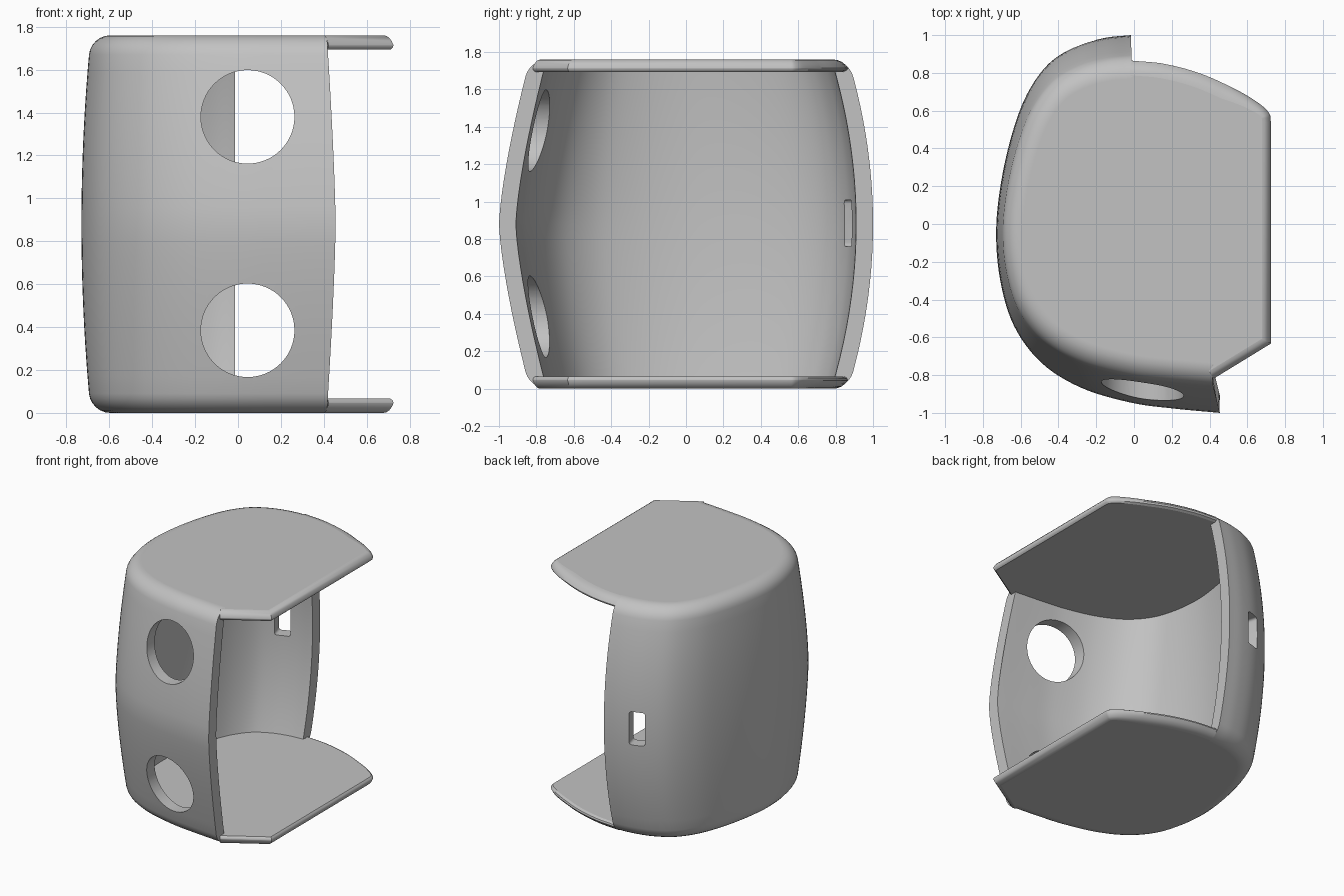
import bpy, bmesh, math
from mathutils import Vector

if "Cube" in bpy.data.objects:
    bpy.data.objects.remove(bpy.data.objects["Cube"], do_unlink=True)

H = 1.76          # total height
MID = H / 2
THICK = 0.09      # wall thickness and fillet radius
PLATE = 0.066     # end plate thickness

grey = bpy.data.materials.new("plain grey")
grey.use_nodes = True
grey.diffuse_color = (0.54, 0.54, 0.54, 1)
grey.node_tree.nodes["Principled BSDF"].inputs["Base Color"].default_value = (0.54, 0.54, 0.54, 1)


def smooth_path(points, steps):
    """Catmull-Rom curve through the points."""
    p = [Vector(q) for q in points]
    p = [2 * p[0] - p[1]] + p + [2 * p[-1] - p[-2]]
    out = []
    for a, b, c, d in zip(p, p[1:], p[2:], p[3:]):
        for i in range(steps):
            t = i / steps
            out.append(b + (c - a) * t / 2 + (2 * a - 5 * b + 4 * c - d) * t * t / 2
                       + (3 * b - a - 3 * c + d) * t ** 3 / 2)
    return out + [p[-2]]


def normals(path):
    """Inward (left-hand) normals with mitred corners."""
    seg = [(b - a).normalized() for a, b in zip(path, path[1:])]
    seg = [Vector((-s.y, s.x)) for s in seg]
    out = []
    for a, b in zip([seg[0]] + seg, seg + [seg[-1]]):
        n = (a + b).normalized()
        out.append(n / max(n.dot(a), 0.5))
    return out


def offset(path, dist):
    return [p + n * dist for p, n in zip(path, normals(path))]


def fillet_inset(e):
    """Quarter-round inset at distance e from the nearer end."""
    return THICK - math.sqrt(max(0, THICK ** 2 - max(0, THICK - e) ** 2))


def bulge(path, z):
    """Barrel shape: narrower towards both ends, creased at the front."""
    t = abs(z - MID) / MID
    out = []
    for p in path:
        k = min(1, max(0, -p.y / 0.9))
        k = k * k * (3 - 2 * k)
        power = 2 - 0.6 * k
        x_taper = 0.09 if p.x > 0 else 0.06
        out.append(Vector((p.x * (1 - x_taper * t ** power),
                           p.y * (1 - (0.132 + 0.033 * k) * t ** power))))
    return out


def loft(name, rings):
    """Join equal closed rings and cap both ends."""
    bm = bmesh.new()
    rows = [[bm.verts.new(v) for v in r] for r in rings]
    n = len(rows[0])
    for a, b in zip(rows, rows[1:]):
        for i in range(n):
            j = (i + 1) % n
            bm.faces.new((a[i], a[j], b[j], b[i]))
    bm.faces.new(rows[0])
    bm.faces.new(rows[-1])
    bmesh.ops.recalc_face_normals(bm, faces=bm.faces)
    mesh = bpy.data.meshes.new(name)
    bm.to_mesh(mesh)
    bm.free()
    mesh.materials.append(grey)
    ob = bpy.data.objects.new(name, mesh)
    bpy.context.collection.objects.link(ob)
    return ob


def activate(ob):
    bpy.ops.object.select_all(action="DESELECT")
    ob.select_set(True)
    bpy.context.view_layer.objects.active = ob


# Curved wall, open towards +x: each column runs up the outside and down the inside
wall_path = smooth_path([(-.015, 1), (-.15, .986), (-.3, .943), (-.45, .85), (-.565, .69),
                         (-.645, .48), (-.704, .22), (-.73, -.04), (-.708, -.3), (-.635, -.54),
                         (-.49, -.735), (-.28, -.867), (-.02, -.945), (.2, -.976), (.455, -1)], 6)
fillet = [THICK * (1 - math.cos(i * math.pi / 12)) for i in range(7)]
body = [THICK + (MID - THICK) * i / 10 for i in range(1, 11)]
half = fillet + body
levels = half + [H - z for z in reversed(half[:-1])]
outer, inner = [], []
for z in levels:
    ring = bulge(wall_path, z)
    inset = fillet_inset(min(z, H - z))
    depth = max(THICK, inset + 0.01)
    o, n = offset(ring, inset), offset(ring, depth)
    # keep both free ends square
    for i, sign in ((0, -1), (-1, 1)):
        o[i] = ring[i] + Vector((0, sign * inset))
        n[i] = ring[i] + Vector((0, sign * depth))
    outer.append([(*p, z) for p in o])
    inner.append([(*p, z) for p in n])
wall = loft("wall", [[r[i] for r in outer] + [r[i] for r in reversed(inner)]
                     for i in range(len(wall_path))])

# Cutters: two round front holes and a slot at the back
cutters = []
for z in (0.385, 1.38):
    bpy.ops.mesh.primitive_cylinder_add(vertices=64, radius=0.218, depth=0.8,
                                        location=(0.045, -0.9, z), rotation=(math.pi / 2, 0, 0))
    cutters.append(bpy.context.object)
bpy.ops.mesh.primitive_cube_add(size=1, location=(-0.245, 0.9, 0.885))
slot = bpy.context.object
slot.scale = (0.115, 0.5, 0.25)
bpy.ops.object.transform_apply(location=False, rotation=False, scale=True)
bm = bmesh.new()
bm.from_mesh(slot.data)
along = [e for e in bm.edges if abs((e.verts[0].co - e.verts[1].co).y) > 0.1]
bmesh.ops.bevel(bm, geom=along, offset=0.02, segments=4, profile=0.5, affect="EDGES")
bm.to_mesh(slot.data)
bm.free()
slot.rotation_euler.z = math.radians(15)
cutters.append(slot)

for c in cutters:
    activate(wall)
    mod = wall.modifiers.new("cut", "BOOLEAN")
    mod.operation, mod.solver, mod.object = "DIFFERENCE", "EXACT", c
    bpy.ops.object.modifier_apply(modifier=mod.name)
    bpy.data.objects.remove(c, do_unlink=True)

# End plates: rim on the open side continues the wall's fillet, the rest is buried in the wall
buried = offset(bulge(wall_path, 0), 0.03)
rim = [Vector((.425, -.825)), Vector((.732, -.637))] + smooth_path(
    [(.732, .54), (.722, .59), (.66, .65), (.53, .73), (.35, .81), (.16, .86), (-.015, .877)], 5)
# the straight edges have a tighter round than the curved one
tight = [0.6 + 0.4 * min(1, max(0, (0.7 - p.x) / 0.2)) if p.y > 0 else 0.6 for p in rim]
profile = [(fillet_inset(z), z) for z in fillet if z < 0.045]
profile += [(0.012, 0.047), (0.017, 0.057), (0.035, PLATE)]
for name, flip in (("bottom_plate", False), ("top_plate", True)):
    rings = []
    for inset, z in profile:
        pts = offset(buried, inset * 0.667)
        pts += [p + n * inset * w for p, n, w in zip(rim, normals(rim), tight)]
        rings.append([(p.x, p.y, H - z if flip else z) for p in pts])
    loft(name, rings)

# Smooth shading, with the large end faces left flat
for name in ("wall", "bottom_plate", "top_plate"):
    ob = bpy.data.objects[name]
    activate(ob)
    bpy.ops.object.shade_smooth_by_angle(angle=math.radians(35))
    for f in ob.data.polygons:
        if len(f.vertices) > 30:
            f.use_smooth = False
